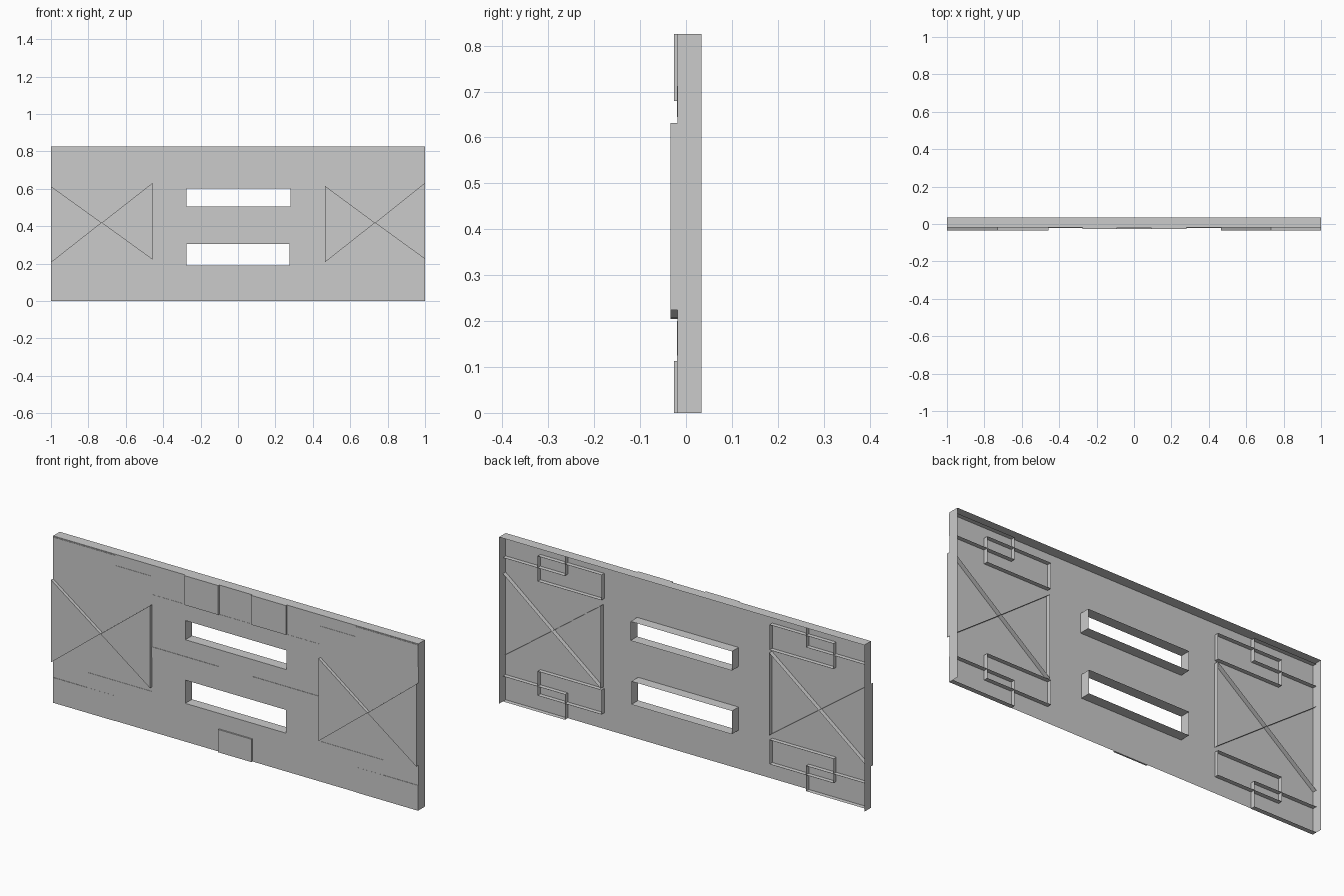
import bpy, bmesh

if "Cube" in bpy.data.objects:
    bpy.data.objects.remove(bpy.data.objects["Cube"])

FRONT, BACK = -0.018, 0.034      # main sheet and rear edge of the returns
RAISED, PROUD = -0.026, -0.034   # tabs and crossed panels
WINDOWS = [(-0.275, 0.28, 0.505, 0.60), (-0.275, 0.275, 0.19, 0.305)]


def make(name, polys):
    """Object from a list of polygons, each a list of points."""
    bm = bmesh.new()
    for p in polys:
        bm.faces.new([bm.verts.new(c) for c in p])
    bmesh.ops.remove_doubles(bm, verts=bm.verts, dist=1e-5)
    me = bpy.data.meshes.new(name)
    bm.to_mesh(me)
    bm.free()
    ob = bpy.data.objects.new(name, me)
    bpy.context.collection.objects.link(ob)
    return ob


def walls(outline, y0, y1, skip=()):
    """Side strips running from y0 back to y1 along a closed x,z outline."""
    out = []
    for i, (a, b) in enumerate(zip(outline, outline[1:] + outline[:1])):
        if i not in skip:
            out.append([(a[0], y0, a[1]), (a[0], y1, a[1]),
                        (b[0], y1, b[1]), (b[0], y0, b[1])])
    return out


def rect(x0, x1, z0, z1):
    return [(x0, z0), (x1, z0), (x1, z1), (x0, z1)]


def cap(outline, y):
    return [[(x, y, z) for x, z in outline]]


def sheet(x0, x1, z0, z1, y):
    """Flat sheet with the window openings left out."""
    xs = sorted({x0, x1} | {v for w in WINDOWS for v in w[:2]})
    zs = sorted({z0, z1} | {v for w in WINDOWS for v in w[2:]})
    out = []
    for a, b in zip(xs, xs[1:]):
        for c, d in zip(zs, zs[1:]):
            mx, mz = (a + b) / 2, (c + d) / 2
            if not any(w[0] < mx < w[1] and w[2] < mz < w[3] for w in WINDOWS):
                out += cap(rect(a, b, c, d), y)
    return out


def open_box(name, x0, x1, z0, z1, y0, y1):
    """Raised block without a back face."""
    r = rect(x0, x1, z0, z1)
    return make(name, cap(r, y0) + walls(r, y0, y1))


# Main wall: front sheet with returns at top and ends, open behind and below
make("wall_shell", sheet(-1, 1, 0, 0.825, FRONT)
     + walls(rect(-1, 1, 0, 0.825), FRONT, BACK, skip=(0,)))

# Slightly raised middle field
make("middle_field", sheet(-0.458, 0.465, 0.113, 0.68, FRONT - 0.001)
     + walls(rect(-0.458, 0.465, 0.113, 0.68), FRONT - 0.001, FRONT))

# Window linings reaching through to the back
for i, w in enumerate(WINDOWS):
    make(f"window_lining_{i}", walls(rect(*w), FRONT - 0.001, BACK))

# Raised tabs at the top and bottom of the field
for i, (x0, x1, z0, z1) in enumerate([(-0.275, -0.09, 0.68, 0.825),
                                      (0.09, 0.28, 0.68, 0.825),
                                      (-0.09, 0.092, 0, 0.113)]):
    open_box(f"tab_{i}", x0, x1, z0, z1, RAISED, FRONT)

# Thin bars between the windows
for i, (x0, x1) in enumerate([(-0.458, -0.09), (0.092, 0.465)]):
    open_box(f"bar_{i}", x0, x1, 0.37, 0.422, FRONT - 0.003, FRONT)

# Overlapping corner blocks, nearly flush in front, rims showing behind
for s, side in ((-1, "left"), (1, "right")):
    for j, (x0, x1, z0, z1) in enumerate([(0.46, 0.81, 0.645, 0.77),
                                          (0.66, 1.0, 0.712, 0.82),
                                          (0.46, 0.81, 0.08, 0.20),
                                          (0.66, 1.0, 0.0, 0.125)]):
        a, b = sorted((s * x0, s * x1))
        open_box(f"corner_block_{side}_{j}", a, b, z0, z1,
                 FRONT - 0.0015 - 0.0005 * (j % 2), 0.004)

# Crossed end panels: two proud triangles meeting at the centre
for side, x0, x1, dz in (("left", -1, -0.458, 0), ("right", 0.465, 1, 0.002)):
    mid = ((x0 + x1) / 2, 0.418)
    near = [(x0, 0.205 + dz), mid, (x0, 0.613 + dz)]
    far = [(x1, 0.222 + dz), (x1, 0.63 + dz), mid]
    make(f"crossed_panel_{side}",
         cap(near, PROUD) + cap(far, PROUD)
         + walls(near, PROUD, 0.004) + walls(far, PROUD, 0.004))
